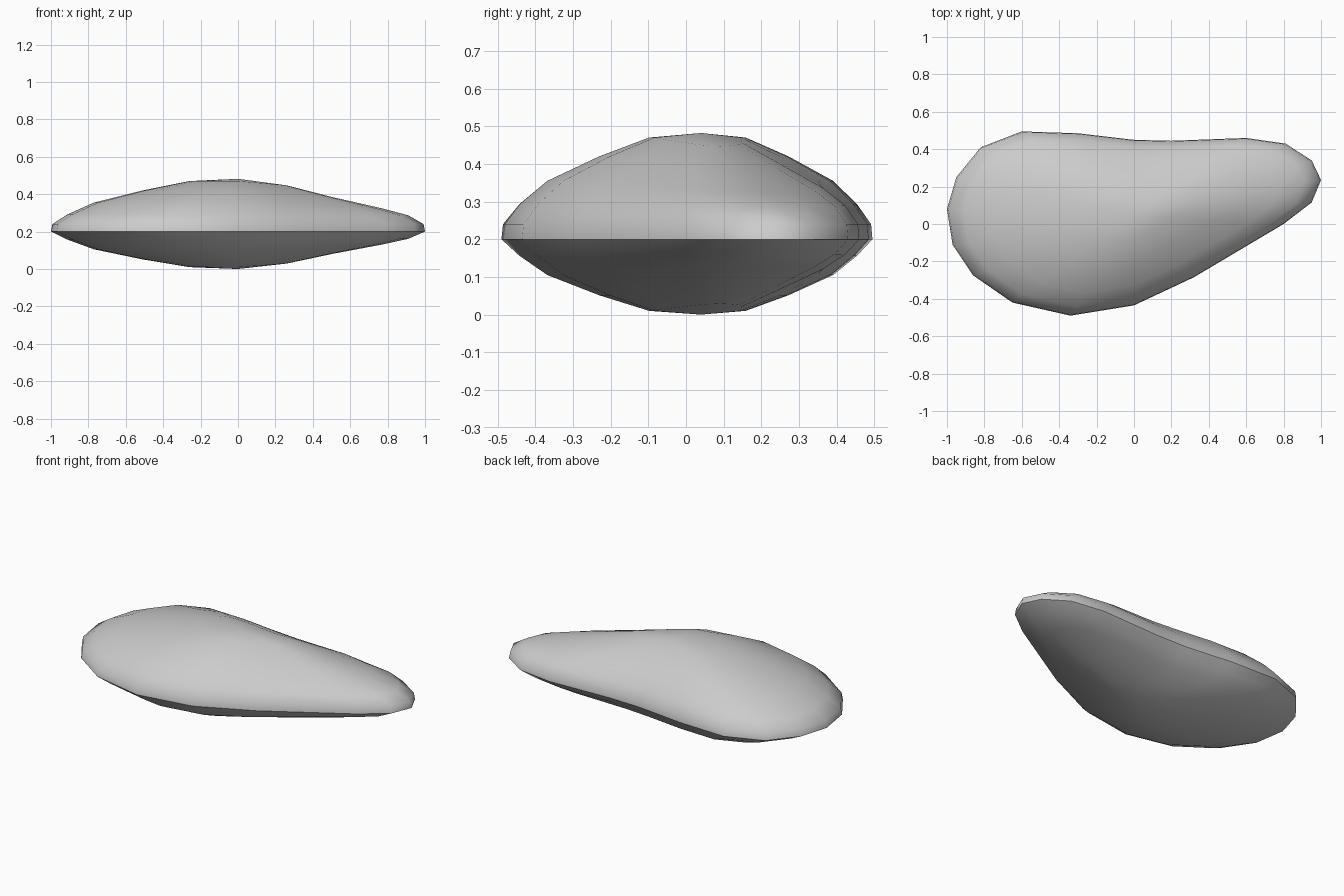
import bpy, bmesh, math
from mathutils import Vector

cube = bpy.data.objects.get("Cube")
if cube:
    bpy.data.objects.remove(cube, do_unlink=True)

# Plan outline of the shell, clockwise from the broad end
OUTLINE = [(-1, .08), (-.95, .25), (-.82, .41), (-.6, .495), (-.3, .485),
           (0, .45), (.2, .445), (.6, .46), (.81, .43), (.95, .34),
           (1, .235), (.95, .115), (.8, 0), (.32, -.285), (0, -.435),
           (-.34, -.49), (-.65, -.42), (-.86, -.275), (-.97, -.11)]
APEX = Vector((0, .04))
RIM, LIP, DOME = .2, .04, .242
# Ring scale, dome height toward the broad end, height toward the narrow end
RINGS = [(.992, 0, 0), (.91, .053, .047), (.77, .115, .084),
         (.51, .18, .143), (.26, .23, .207)]

grey = bpy.data.materials.new("shell grey")
grey.use_nodes = True
COLOUR = (.6, .6, .6, 1)
grey.diffuse_color = COLOUR
grey.node_tree.nodes["Principled BSDF"].inputs["Base Color"].default_value = COLOUR


def build_valve(name, base, factor, rings, lip):
    """Dome of concentric rings rising (or sinking) from the shared rim."""
    bm = bmesh.new()

    def ring(scale, broad, narrow, z):
        verts = []
        for x, y in OUTLINE:
            p = APEX.lerp(Vector((x, y)), scale)
            h = broad + (narrow - broad) * max(0, x)
            verts.append(bm.verts.new((p.x, p.y, z + factor * h)))
        return verts

    loops = [ring(1, 0, 0, RIM)]
    loops += [ring(s, b, n, base) for s, b, n in rings]
    top = bm.verts.new((APEX.x, APEX.y, base + factor * DOME))
    count = len(OUTLINE)
    for lower, upper in zip(loops, loops[1:]):
        for i in range(count):
            j = (i + 1) % count
            bm.faces.new((lower[i], lower[j], upper[j], upper[i]))
    for i in range(count):
        bm.faces.new((loops[-1][i], loops[-1][(i + 1) % count], top))
    # Point the normals outward, away from the rim plane
    bm.normal_update()
    if top.normal.z * factor < 0:
        bmesh.ops.reverse_faces(bm, faces=bm.faces[:])
    mesh = bpy.data.meshes.new(name)
    bm.to_mesh(mesh)
    bm.free()
    mesh.materials.append(grey)
    obj = bpy.data.objects.new(name, mesh)
    bpy.context.collection.objects.link(obj)
    bpy.ops.object.select_all(action='DESELECT')
    obj.select_set(True)
    bpy.context.view_layer.objects.active = obj
    bpy.ops.object.shade_smooth_by_angle(angle=math.radians(50))
    return obj


# Upper valve stands on a low lip; lower valve is shallower and starts at the rim
build_valve("upper_shell", RIM + LIP, 1, RINGS, True)
build_valve("lower_shell", RIM, -RIM / DOME, RINGS[1:], False)
